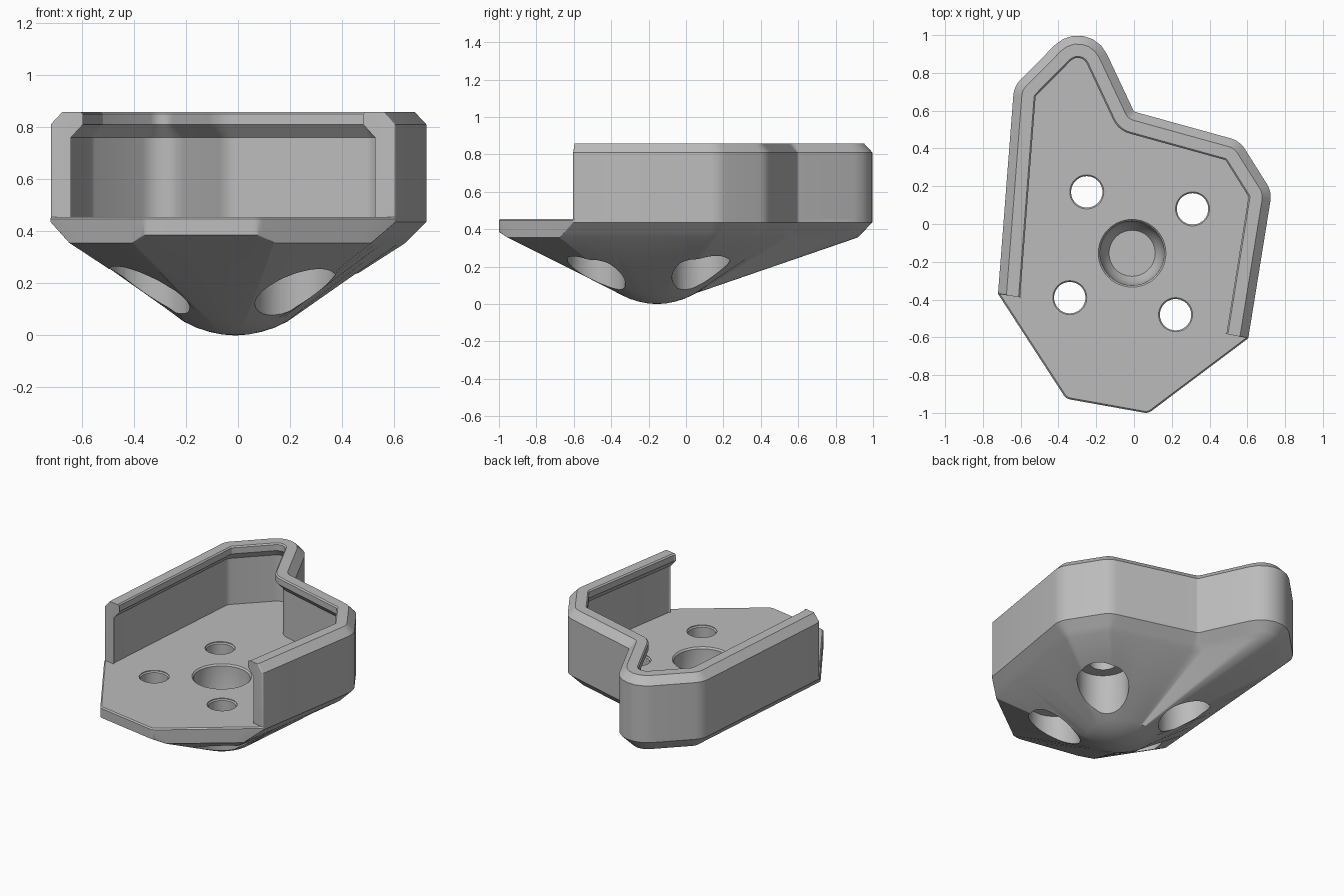
import bpy, bmesh, math
from mathutils import Vector

if "Cube" in bpy.data.objects:
    bpy.data.objects.remove(bpy.data.objects["Cube"])

grey = bpy.data.materials.new("plain grey")
grey.use_nodes = True
COLOUR = (0.5, 0.5, 0.5, 1)
grey.diffuse_color = COLOUR
grey.node_tree.nodes["Principled BSDF"].inputs["Base Color"].default_value = COLOUR

SEGS, MIDS = 6, 5
TIP = Vector((-0.01, -0.155))


def inset(corners, dists):
    """Move each edge inwards by its own distance; corners are (x, y, radius)."""
    n, out = len(corners), []
    pts = [Vector(c[:2]) for c in corners]
    for i in range(n):
        u = (pts[i] - pts[i - 1]).normalized()
        v = (pts[(i + 1) % n] - pts[i]).normalized()
        a = pts[i] + Vector((-u.y, u.x)) * dists[i - 1]
        b = pts[i] + Vector((-v.y, v.x)) * dists[i]
        turn = u.x * v.y - u.y * v.x
        t = ((b.x - a.x) * v.y - (b.y - a.y) * v.x) / turn
        d = max(dists[i - 1], dists[i])
        r = max(corners[i][2] - math.copysign(d, turn), 0.008)
        p = a + u * t
        out.append((p.x, p.y, r))
    return out


def fillet(corners):
    """Round every corner with an arc; returns one point list per corner."""
    n, arcs = len(corners), []
    for i, (x, y, r) in enumerate(corners):
        p = Vector((x, y))
        u = (p - Vector(corners[i - 1][:2])).normalized()
        v = (Vector(corners[(i + 1) % n][:2]) - p).normalized()
        turn = math.atan2(u.x * v.y - u.y * v.x, u.dot(v))
        start = p - u * r * math.tan(abs(turn) / 2)
        side = math.copysign(1, turn)
        centre = start + Vector((-u.y, u.x)) * r * side
        arm = start - centre
        arc = []
        for k in range(SEGS + 1):
            a = turn * k / SEGS
            c, s = math.cos(a), math.sin(a)
            arc.append(centre + Vector((c * arm.x - s * arm.y, s * arm.x + c * arm.y)))
        arcs.append(arc)
    return arcs


def closed_ring(corners):
    """Rounded outline with extra points along its straight edges."""
    arcs, ring = fillet(corners), []
    for i, arc in enumerate(arcs):
        nxt = arcs[(i + 1) % len(arcs)][0]
        ring += arc + [arc[-1].lerp(nxt, k / (MIDS + 1)) for k in range(1, MIDS + 1)]
    return ring


def finish(name, bm):
    bmesh.ops.remove_doubles(bm, verts=bm.verts, dist=1e-5)
    bmesh.ops.recalc_face_normals(bm, faces=bm.faces)
    mesh = bpy.data.meshes.new(name)
    bm.to_mesh(mesh)
    bm.free()
    mesh.materials.append(grey)
    obj = bpy.data.objects.new(name, mesh)
    bpy.context.collection.objects.link(obj)
    return obj


def skin(name, rings, tube=False):
    """Skin rings of points; a tube closes across rings and caps its ends."""
    bm = bmesh.new()
    rows = [[bm.verts.new(p) for p in ring] for ring in rings]
    n = len(rows[0])
    for i in range(len(rows) if tube else len(rows) - 1):
        a, b = rows[i], rows[(i + 1) % len(rows)]
        for j in range(n - 1 if tube else n):
            k = (j + 1) % n
            bm.faces.new((a[j], a[k], b[k], b[j]))
    if tube:
        bm.faces.new([r[0] for r in rows])
        bm.faces.new([r[-1] for r in rows])
    else:
        bm.faces.new(rows[0])
        bm.faces.new(rows[-1])
    return finish(name, bm)


def lathe(name, x, y, profile, sides=48):
    turns = [math.tau * k / sides for k in range(sides)]
    obj = skin(name, [[(x + r * math.cos(a), y + r * math.sin(a), z) for a in turns]
                      for r, z in profile])
    obj.hide_render = True
    return obj


def smooth(obj):
    bpy.ops.object.select_all(action='DESELECT')
    obj.select_set(True)
    bpy.context.view_layer.objects.active = obj
    bpy.ops.object.shade_smooth_by_angle(angle=math.radians(28))


# Shared wall path, counter-clockwise from the front of the model's left side
wall_path = [(0.605, -0.605, 0.01), (0.73, 0.17, 0.13), (0.56, 0.44, 0.13),
             (0.0, 0.595, 0.02), (-0.247, 1.12, 0.17), (-0.635, 0.73, 0.13),
             (-0.72, -0.37, 0.01)]
front_path = [(-0.36, -0.925, 0.05), (0.075, -1.003, 0.05)]
outline = wall_path + front_path


def base_ring(z, wall, diagonal, front):
    dists = [wall] * (len(wall_path) - 1) + [diagonal, front, diagonal]
    return [(p.x, p.y, z) for p in closed_ring(inset(outline, dists))]


# Base: floor slab, chamfered underside and blunt rounded tip
rings = [base_ring(0.455, 0, 0.008, 0.008), base_ring(0.447, 0, 0, 0),
         base_ring(0.435, 0, 0, 0), base_ring(0.385, 0.05, 0, 0),
         base_ring(0.355, 0.08, 0, 0.06)]
rim = [(Vector(p[:2]) - TIP).normalized() for p in rings[-1]]
for r, z in ((0.2, 0.053), (0.15, 0.029), (0.1, 0.013), (0.05, 0.003), (0.01, 0)):
    rings.append([(TIP.x + d.x * r, TIP.y + d.y * r, z) for d in rim])
base = skin("base", rings)

# Screw holes with wide counterbores from below, and the central blind socket
cutters = [lathe("screw_hole_cutter", x, y,
                 [(0.155, -0.1), (0.155, 0.34), (0.083, 0.34), (0.083, 0.443),
                  (0.09, 0.45), (0.09, 0.5)])
           for x, y in ((-0.25, 0.17), (0.31, 0.08), (-0.34, -0.39), (0.22, -0.48))]
cutters.append(lathe("socket_cutter", TIP.x, TIP.y,
                     [(0.122, 0.2), (0.15, 0.24), (0.168, 0.3), (0.17, 0.445),
                      (0.18, 0.456), (0.18, 0.5)]))
bpy.context.view_layer.objects.active = base
for cutter in cutters:
    mod = base.modifiers.new("cut", 'BOOLEAN')
    mod.operation, mod.solver, mod.object = 'DIFFERENCE', 'EXACT', cutter
    bpy.ops.object.modifier_apply(modifier=mod.name)
    bpy.data.objects.remove(cutter)
smooth(base)

# Wall: one section with chamfered top and inner lip, swept along the open path
section = [(0, 0.455), (0, 0.81), (0.045, 0.858), (0.11, 0.858), (0.118, 0.85),
           (0.118, 0.81), (0.072, 0.76), (0.072, 0.455)]
ends = [(-0.4, -0.42, 0.01), (0.3, -0.545, 0.01)]
wall_rings = []
for d, z in section:
    dists = [d] * (len(wall_path) - 1) + [0, 0, 0]
    arcs = fillet(inset(wall_path + ends, dists))[:len(wall_path)]
    wall_rings.append([(p.x, p.y, z) for arc in arcs for p in arc])
smooth(skin("wall", wall_rings, tube=True))
